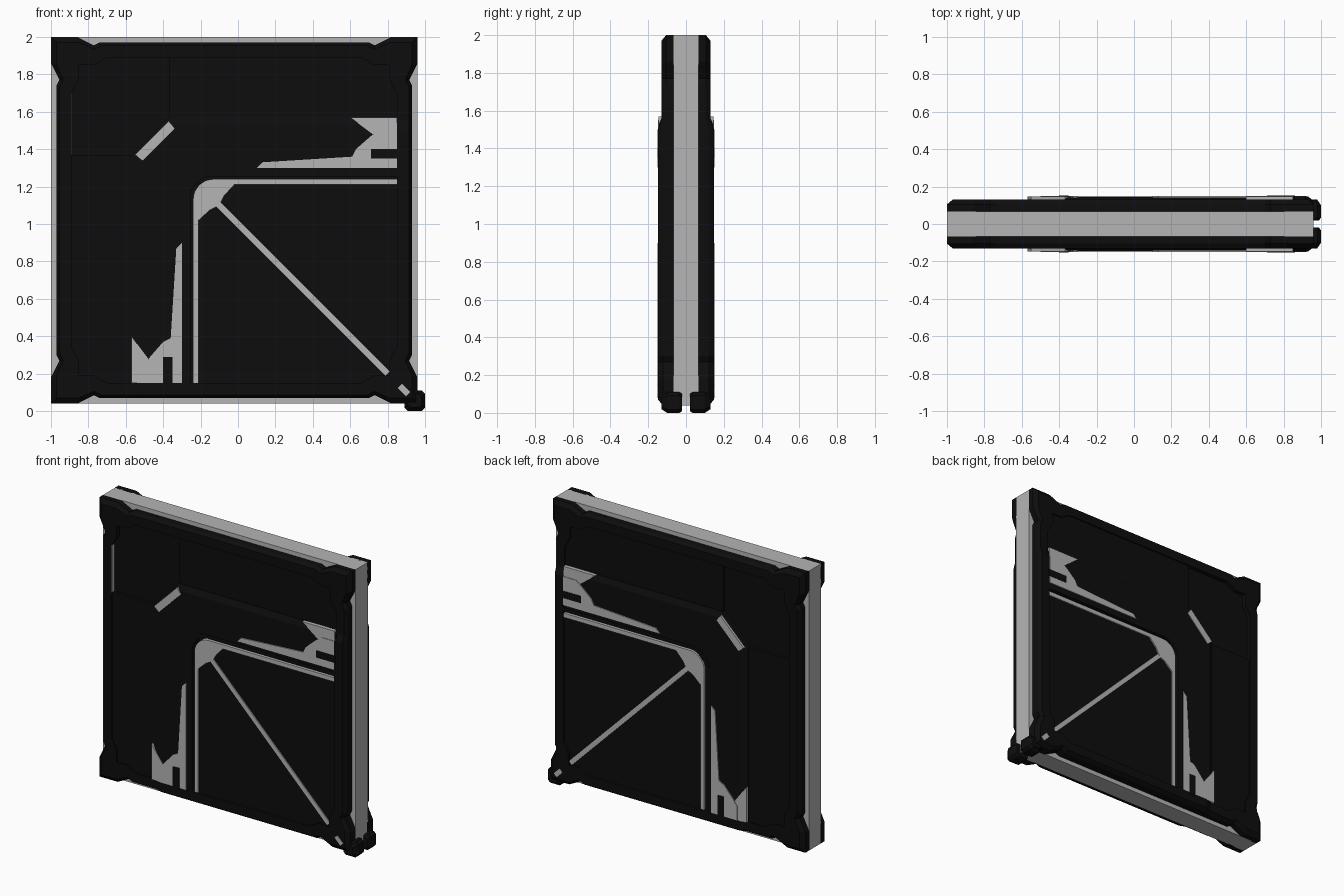
import bpy, bmesh, math

if "Cube" in bpy.data.objects:
    bpy.data.objects.remove(bpy.data.objects["Cube"])

W = 1.96  # side of the square panel; u runs right from the left edge, v runs down from the top


def material(name, c):
    m = bpy.data.materials.new(name)
    m.diffuse_color = (c, c, c, 1)
    m.use_nodes = True
    m.node_tree.nodes["Principled BSDF"].inputs["Base Color"].default_value = m.diffuse_color
    return m


BLACK = material("matte black", 0.004)
GREY = material("light grey", 0.46)


def loft(name, loops, mat, closed=True, both=True):
    """Skin equal loops of (u, v, depth); depth is the distance in front of the mid plane."""
    bm = bmesh.new()
    rings = [[bm.verts.new((u - 1, -d, 2 - v)) for u, v, d in lp] for lp in loops]
    n = len(rings[0])
    pairs = list(zip(rings, rings[1:]))
    if not closed:
        pairs.append((rings[-1], rings[0]))
    for a, b in pairs:
        for i in range(n):
            j = (i + 1) % n
            bm.faces.new((a[i], a[j], b[j], b[i]))
    if closed:
        bm.faces.new(rings[0])
        bm.faces.new(rings[-1])
    bmesh.ops.recalc_face_normals(bm, faces=bm.faces[:])
    me = bpy.data.meshes.new(name)
    bm.to_mesh(me)
    bm.free()
    me.materials.append(mat)
    ob = bpy.data.objects.new(name, me)
    bpy.context.collection.objects.link(ob)
    if both:
        mod = ob.modifiers.new("front and back", 'MIRROR')
        mod.use_axis = (False, True, False)
        mod.use_mirror_merge = False
    return ob


def plate(name, pts, d0, d1, mat, both=True):
    return loft(name, [[(u, v, d) for u, v in pts] for d in (d0, d1)], mat, both=both)


def rect(u0, v0, u1, v1):
    return [(u0, v0), (u1, v0), (u1, v1), (u0, v1)]


def swap(pts):
    return [(v, u) for u, v in reversed(pts)]


def diagonal_pair(name, pts, d0, d1, mat):
    plate(name + "_upper", pts, d0, d1, mat)
    plate(name + "_lower", swap(pts), d0, d1, mat)


def arc(corner, r, n=8):
    """Rounded corner running from the vertical leg to the horizontal leg."""
    c = corner + r
    return [(c - r * math.cos(math.pi / 2 * i / n), c - r * math.sin(math.pi / 2 * i / n))
            for i in range(n + 1)]


# solid core, exposed around the rim
plate("core", rect(0, 0, W, W), -0.067, 0.067, GREY, both=False)

# base skin, lowest at the upper left corner
plate("base_skin", rect(0.06, 0.06, W - 0.06, W - 0.06), 0.05, 0.10, BLACK)
diagonal_pair("outer_panel", rect(0.63, 0.09, W - 0.09, 0.5), 0.08, 0.12, BLACK)

# frame with heavier corner caps; it thickens towards the lower right
half = [((.03, .50), (.11, .50)), ((.03, .45), (.11, .45)), ((.03, .26), (.11, .30)),
        ((.045, .23), (.15, .23)), ((0, .14), (.15, .19))]
corner = half + [((0, 0), (.15, .15))] + [(o[::-1], i[::-1]) for o, i in reversed(half)]


def flip(pairs, fu, fv):
    f = lambda p: (W - p[0] if fu else p[0], W - p[1] if fv else p[1])
    return [(f(o), f(i)) for o, i in pairs]


ring = (corner + flip(corner, 1, 0)[::-1] + flip(corner, 1, 1) + flip(corner, 0, 1)[::-1])


def height(p):
    t = min(max((min(p) - 0.45) / 0.05, 0), 1)
    return 0.13 + 0.018 * t


low, mid, top, inner, bottom = [], [], [], [], []
for o, i in ring:
    s = tuple(a + (b - a) * 0.2 for a, b in zip(o, i))
    h = height(s)
    low.append((*o, 0.06))
    mid.append((*o, h - 0.025))
    top.append((*s, h))
    inner.append((*i, h))
    bottom.append((*i, 0.06))
loft("frame", [low, mid, top, inner, bottom], BLACK, closed=False)

# small light strip on the inner side of the left frame bar
plate("frame_side_strip", rect(0.108, 0.30, 0.113, 0.63), 0.10, 0.129, GREY, both=False)

# raised angular band with a sloped outer edge and rounded inner corner
inside = [(0.745, 1.86)] + arc(0.745, 0.12) + [(1.86, 0.745)]
foot = [(1.86, .43), (.63, .43), (.43, .63), (.43, 1.86)]
crest = [(1.86, .47), (.65, .47), (.47, .65), (.47, 1.86)]
loft("angular_band", [[(*p, 0.09) for p in inside + foot],
                      [(*p, 0.125) for p in inside + foot],
                      [(*p, 0.143) for p in inside + crest]], BLACK)
rib_out = [(0.72, 1.86)] + arc(0.72, 0.13) + [(1.86, 0.72)]
plate("band_rib", rib_out + inside[::-1], 0.12, 0.147, BLACK)

# sunken lower right field
plate("inner_field", rect(0.78, 0.78, 1.87, 1.87), 0.09, 0.132, BLACK)

# light edging along the field, with a gusset in its corner
edge = [(0.76, 1.85)] + arc(0.76, 0.11) + [(1.85, 0.76), (1.85, 0.79), (.98, .79)]
gusset = [(.925, .85), (.90, .90), (.85, .925)]
plate("field_edging", edge + gusset + [(.79, .98), (.79, 1.85)], 0.09, 0.141, GREY)

# diagonal bar and the short stub beside the corner node
for name, a, b, d in (("diagonal_bar", .89, 1.80, .139), ("diagonal_stub", 1.865, 1.91, .15)):
    k = 0.011
    plate(name, [(a - k, a + k), (a + k, a - k), (b + k, b - k), (b - k, b + k)], 0.1, d, GREY)

# light accents with a dark slot
accent = [(1.10, .70), (1.13, .67), (1.61, .64), (1.63, .60), (1.71, .53),
          (1.75, .50), (1.85, .50), (1.85, .70)]
diagonal_pair("accent", accent, 0.10, 0.150, GREY)
diagonal_pair("accent_wing", [(1.60, .43), (1.85, .43), (1.85, .51), (1.72, .52)],
              0.10, 0.146, GREY)
diagonal_pair("accent_slot", rect(1.71, .60, 1.86, .65), 0.145, 0.152, BLACK)

# light slanted bar on the band's outer chamfer
plate("slanted_bar", [(.45, .63), (.49, .66), (.66, .49), (.63, .45)], 0.09, 0.147, GREY)

# chamfered node at the lower right corner
C = 1.95 - 0.005


def octagon(r, c):
    q = [(r, c), (c, r), (-c, r), (-r, c), (-r, -c), (-c, -r), (c, -r), (r, -c)]
    return [(C + a, C + b) for a, b in q]


loft("corner_node", [[(*p, 0.02) for p in octagon(.045, .028)],
                     [(*p, 0.035) for p in octagon(.055, .036)],
                     [(*p, 0.10) for p in octagon(.055, .036)],
                     [(*p, 0.13) for p in octagon(.035, .022)]], BLACK)
